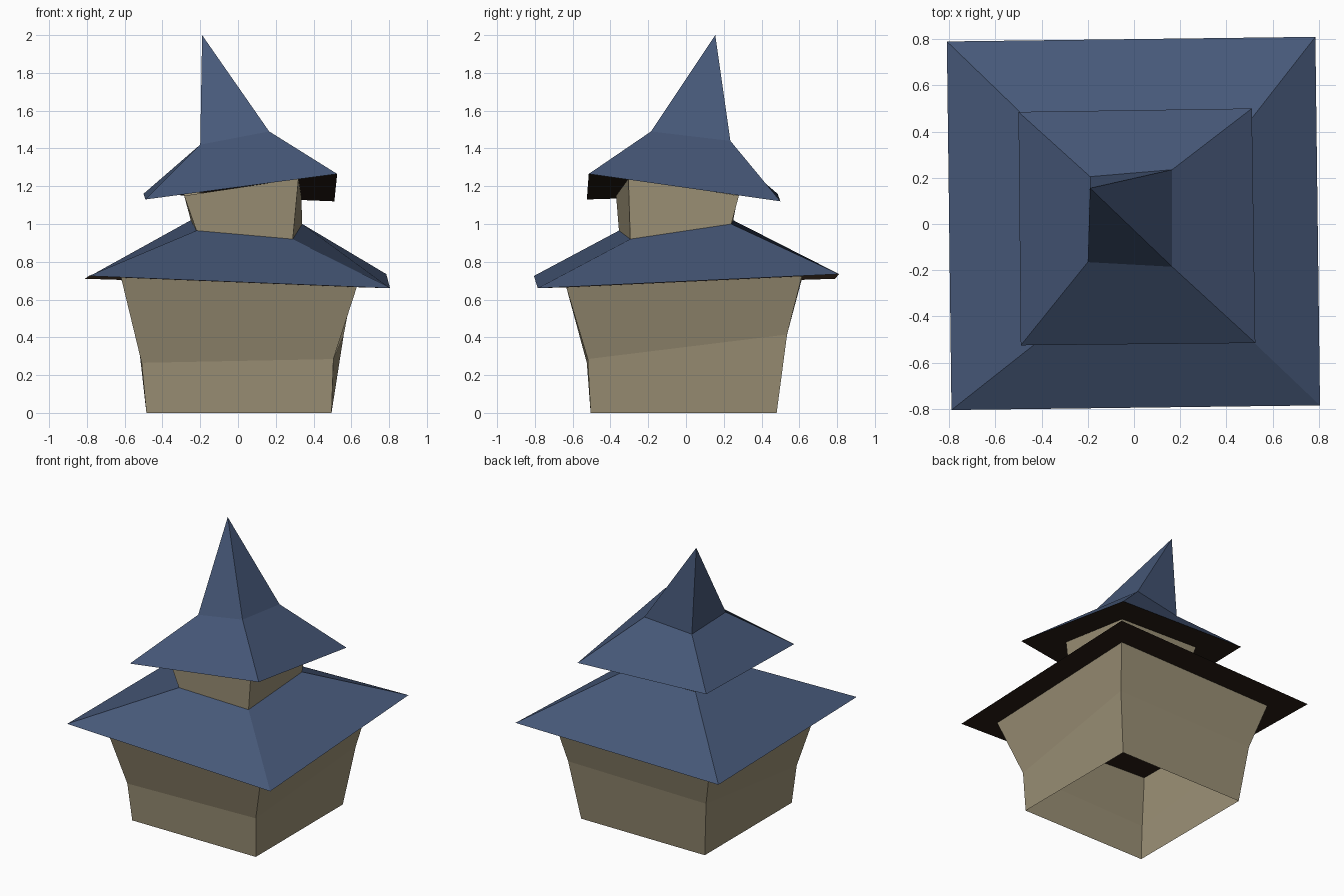
import bpy, bmesh

if "Cube" in bpy.data.objects:
    bpy.data.objects.remove(bpy.data.objects["Cube"])


def material(name, rgb):
    m = bpy.data.materials.new(name)
    m.diffuse_color = (*rgb, 1)
    m.use_nodes = True
    m.node_tree.nodes["Principled BSDF"].inputs["Base Color"].default_value = m.diffuse_color
    return m


wall = material("cream wall", (0.33, 0.28, 0.18))
roof = material("blue roof", (0.062, 0.098, 0.19))
under = material("dark brown underside", (0.022, 0.013, 0.008))


def loft(name, rings, mat, apex=None, floor_mat=None):
    """Skin four-cornered rings (front left, front right, back right, back left)."""
    bm = bmesh.new()
    loops = [[bm.verts.new(p) for p in r] for r in rings]
    for a, b in zip(loops, loops[1:]):
        for i in range(4):
            j = (i + 1) % 4
            bm.faces.new((a[i], a[j], b[j], b[i]))
    if apex:
        tip = bm.verts.new(apex)
        for i in range(4):
            bm.faces.new((loops[-1][i], loops[-1][(i + 1) % 4], tip))
    if floor_mat:
        bm.faces.new(loops[0][::-1]).material_index = 1
    me = bpy.data.meshes.new(name)
    bm.to_mesh(me)
    bm.free()
    me.materials.append(mat)
    if floor_mat:
        me.materials.append(floor_mat)
    ob = bpy.data.objects.new(name, me)
    bpy.context.collection.objects.link(ob)
    return ob


# Eave outlines and the ring where the neck meets the lower roof
low_eave = [(-0.79, -0.805, 0.725), (0.805, -0.785, 0.66), (0.785, 0.81, 0.735), (-0.81, 0.79, 0.71)]
neck_foot = [(-0.22, -0.355, 0.965), (0.29, -0.295, 0.92), (0.34, 0.24, 1.0), (-0.25, 0.25, 1.02)]
top_eave = [(-0.49, -0.525, 1.13), (0.525, -0.515, 1.265), (0.51, 0.50, 1.12), (-0.50, 0.485, 1.16)]

# Flared lower walls, open at the bottom
loft("lower_walls", [
    [(-0.485, -0.505, 0), (0.495, -0.505, 0), (0.495, 0.48, 0), (-0.485, 0.48, 0)],
    [(-0.51, -0.525, 0.265), (0.505, -0.52, 0.285), (0.56, 0.535, 0.415), (-0.53, 0.53, 0.40)],
    [(-0.62, -0.635, 0.72), (0.63, -0.635, 0.67), (0.62, 0.615, 0.73), (-0.62, 0.615, 0.715)],
], wall)

# Lower roof
loft("lower_roof", [low_eave, neck_foot], roof, floor_mat=under)

# Neck between the roofs
loft("neck", [
    neck_foot,
    [(-0.285, -0.37, 1.15), (0.32, -0.305, 1.24), (0.335, 0.28, 1.15), (-0.29, 0.28, 1.17)],
], wall)

# Upper roof with leaning spire
loft("upper_roof", [
    top_eave,
    [(-0.20, -0.165, 1.42), (0.165, -0.185, 1.49), (0.165, 0.235, 1.44), (-0.19, 0.205, 1.40)],
], roof, apex=(-0.19, 0.155, 2.0), floor_mat=under)
